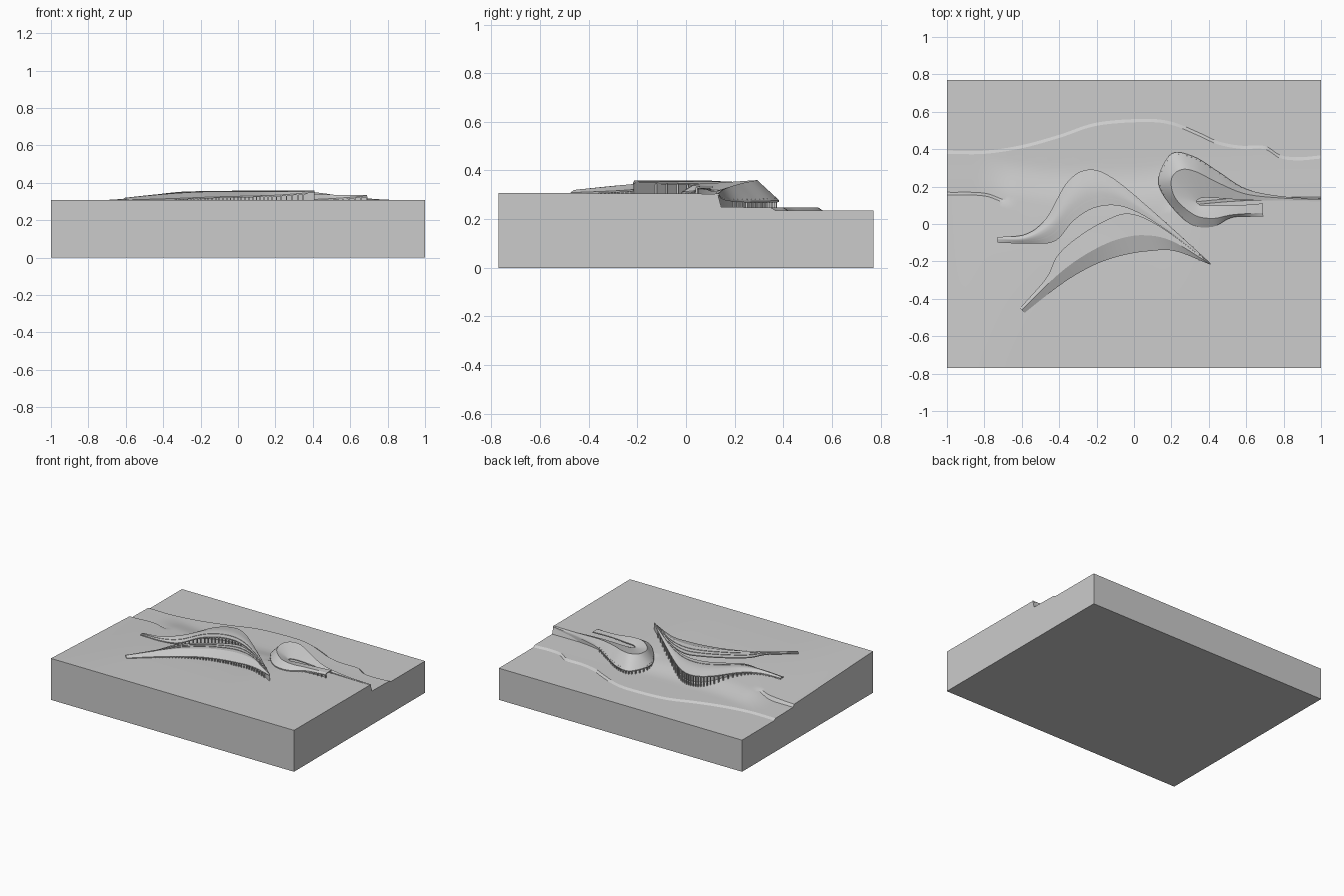
import bpy, bmesh
from mathutils import Vector

cube = bpy.data.objects.get("Cube")
if cube:
    bpy.data.objects.remove(cube)

grey = bpy.data.materials.new("model_grey")
grey.use_nodes = True
color = (0.6, 0.6, 0.6, 1)
grey.diffuse_color = color
grey.node_tree.nodes["Principled BSDF"].inputs["Base Color"].default_value = color


def finish(bm, name, angle=0.5):
    """Turn a bmesh into a named grey object with sharp edges kept."""
    bmesh.ops.recalc_face_normals(bm, faces=bm.faces)
    mesh = bpy.data.meshes.new(name)
    bm.to_mesh(mesh)
    bm.free()
    mesh.materials.append(grey)
    obj = bpy.data.objects.new(name, mesh)
    bpy.context.collection.objects.link(obj)
    bpy.ops.object.select_all(action="DESELECT")
    obj.select_set(True)
    bpy.context.view_layer.objects.active = obj
    bpy.ops.object.shade_smooth_by_angle(angle=angle)
    return obj


def spline(points, count):
    """Catmull-Rom samples through the points."""
    pts = [Vector(p) for p in points]
    pts = [2 * pts[0] - pts[1]] + pts + [2 * pts[-1] - pts[-2]]
    spans = len(pts) - 3
    result = []
    for k in range(count + 1):
        u = k / count * spans
        i = min(int(u), spans - 1)
        t = u - i
        a, b, c, d = pts[i:i + 4]
        result.append(0.5 * (2 * b + (c - a) * t + (2 * a - 5 * b + 4 * c - d) * t * t
                             + (3 * b - a - 3 * c + d) * t ** 3))
    return result


def ease(a, b, v):
    t = max(0, min(1, (v - a) / (b - a)))
    return t * t * (3 - 2 * t)


def lookup(line, x):
    """Height of a sampled 2D line at x."""
    for p, q in zip(line, line[1:]):
        if x <= q.x:
            return p.y + (q.y - p.y) * (x - p.x) / (q.x - p.x)
    return line[-1].y


def grid(bm, rows):
    verts = [[bm.verts.new(p) for p in row] for row in rows]
    for r, s in zip(verts, verts[1:]):
        for i in range(len(r) - 1):
            bm.faces.new((r[i], r[i + 1], s[i + 1], s[i]))
    return verts


# Terrain: a plateau, a bank, a lower terrace and a kerb line along the back
BACK, SIDE = 0.77, 1.0
kerb = spline([(-1, .375), (-.8, .375), (-.6, .405), (-.4, .46), (-.2, .525), (.05, .545),
               (.2, .53), (.35, .47), (.45, .425), (.57, .402), (.7, .4), (.78, .352),
               (.88, .34), (1, .35)], 100)
bank = spline([(-1, .155), (-.8, .15), (-.66, .105), (-.4, .07), (0, .06), (.3, .1),
               (.6, .125), (1, .13)], 60)


def plateau(x, y):
    s = max(0, (y + BACK) / 0.92)
    west = 1 - ease(-1, -.5, x)
    middle = ease(-.9, -.5, x) * (1 - ease(.1, .4, x))
    return .308 - .004 * s - .036 * west * s - .025 * middle * s ** 3


def terrace(x, y):
    foot = lookup(bank, x) + .015
    step = max(1 - ease(-.85, -.62, x), ease(.12, .42, x))
    start = plateau(x, foot) * (1 - step) + .25 * step
    return start + (.247 - start) * ease(foot, foot + .22, y)


def ground(x, y):
    return plateau(x, y) if y <= lookup(bank, x) else terrace(x, y)


def terrain_column(x):
    b, k = lookup(bank, x), lookup(kerb, x)
    column = []
    for i in range(31):
        y = -BACK + (b + BACK) * i / 30
        column.append((x, y, plateau(x, y)))
    for i in range(11):
        y = b + .015 + (k - b - .015) * i / 10
        column.append((x, y, terrace(x, y)))
    return column + [(x, k + .017, .236), (x, BACK, .235)]


bm = bmesh.new()
grid(bm, [terrain_column(-SIDE + 2 * SIDE * i / 100) for i in range(101)])
rim = [e for e in bm.edges if e.is_boundary]
skirt = bmesh.ops.extrude_edge_only(bm, edges=rim)["geom"]
for v in skirt:
    if isinstance(v, bmesh.types.BMVert):
        v.co.z = 0
bmesh.ops.contextual_create(bm, geom=[e for e in skirt if isinstance(e, bmesh.types.BMEdge)])
finish(bm, "terrain_block", 0.45)


# Building helpers
def shell(name, rows, thickness=.007, count=64):
    """Loft a curved roof through guide lines and thicken it downwards."""
    lines = [spline(r, count) for r in rows]
    rows = []
    for k in range(count + 1):
        rows.append(spline([line[k] for line in lines], 4 * (len(lines) - 1)))
    bm = bmesh.new()
    top = grid(bm, rows)
    low = grid(bm, [[p - Vector((0, 0, thickness)) for p in row] for row in rows])
    for a, b in ((top, low),):
        for ring, base in ((a[0], b[0]), (a[-1], b[-1]),
                           ([r[0] for r in a], [r[0] for r in b]),
                           ([r[-1] for r in a], [r[-1] for r in b])):
            for i in range(len(ring) - 1):
                bm.faces.new((ring[i], ring[i + 1], base[i + 1], base[i]))
    return finish(bm, name)


def blend(a, b, t, lift=0.0):
    return [Vector(p).lerp(Vector(q), t) + Vector((0, 0, lift)) for p, q in zip(a, b)]


def columns(name, line, count, first, last, radius=.0035):
    """Slim posts from the ground up to the roof line."""
    bm = bmesh.new()
    for p in spline(line, count)[first:last]:
        base = ground(p.x, p.y) - .005
        if p.z - base < .012:
            continue
        made = bmesh.ops.create_cube(bm, size=1)["verts"]
        for v in made:
            v.co = (p.x + v.co.x * 2 * radius, p.y + v.co.y * 2 * radius,
                    base + (v.co.z + .5) * (p.z - .003 - base))
    finish(bm, name)


def wall(name, line, count=48):
    """Recessed wall standing under a roof line."""
    pts = spline(line, count)
    feet = [Vector((p.x, p.y, ground(p.x, p.y) - .01)) for p in pts]
    bm = bmesh.new()
    grid(bm, [feet, [p - Vector((0, 0, .006)) for p in pts]])
    finish(bm, name)


# North wing: crescent roof running from the west tail to the shared east prow
north_edge = [(-.73, -.07, .302), (-.58, -.055, .305), (-.47, .03, .315), (-.36, .22, .33),
              (-.25, .29, .335), (-.12, .25, .34), (.1, .07, .345), (.41, -.21, .352)]
north_ridge = [(-.73, -.08, .306), (-.58, -.075, .318), (-.45, -.01, .336), (-.33, .13, .35),
               (-.22, .185, .353), (-.08, .16, .355), (.12, .03, .355), (.41, -.212, .355)]
north_inner = [(-.73, -.1, .302), (-.55, -.105, .305), (-.42, -.09, .32), (-.32, .02, .343),
               (-.2, .09, .35), (-.05, .09, .352), (.14, -.01, .354), (.41, -.214, .354)]
shell("north_roof", [north_edge, north_ridge, north_inner])
columns("north_columns", blend(north_edge, north_ridge, .12), 46, 4, 45)
columns("court_columns", blend(north_inner, north_ridge, .08), 40, 10, 30)
wall("north_wall", blend(north_edge, north_ridge, .6))

# South wing: wide roof with a sloping front fascia
south_top = [(-.61, -.45, .312), (-.47, -.29, .33), (-.41, -.17, .336), (-.3, -.07, .342),
             (-.15, .02, .347), (-.02, .055, .35), (.15, -.02, .352), (.41, -.214, .354)]
south_ridge = [(-.6, -.46, .32), (-.45, -.31, .335), (-.33, -.21, .345), (-.2, -.13, .352),
               (-.08, -.08, .354), (.05, -.06, .355), (.2, -.09, .355), (.41, -.215, .355)]
south_edge = [(-.585, -.475, .309), (-.42, -.345, .314), (-.3, -.265, .318), (-.18, -.205, .323),
              (-.05, -.165, .327), (.08, -.145, .33), (.22, -.145, .335), (.41, -.218, .35)]
shell("south_roof", [south_top, south_ridge])
shell("south_fascia", [south_ridge, south_edge])
columns("south_columns", blend(south_edge, south_ridge, .15), 46, 2, 45)
wall("south_wall", blend(south_edge, south_ridge, .7))
for i, t in enumerate((.3, .62)):
    shell("roof_step_%d" % (i + 1), [blend(south_top, south_ridge, t, .003),
                                     blend(south_top, south_ridge, t + .05, .003)], .005)
shell("north_step", [blend(north_ridge, north_inner, .5, .004),
                     blend(north_ridge, north_inner, .58, .004)], .005)

# Teardrop pavilion: ribbon roof curling from a tongue into the plateau edge
loop_edge = [(.69, .04, .33), (.53, .036, .318), (.42, -.015, .312), (.3, 0, .31),
             (.18, .12, .295), (.13, .24, .285), (.2, .375, .278), (.32, .36, .276),
             (.45, .28, .275), (.6, .187, .28), (.8, .147, .29), (1, .137, .303)]
loop_ridge = [(.69, .06, .336), (.53, .05, .336), (.42, .03, .34), (.32, .05, .345),
              (.22, .14, .35), (.2, .24, .357), (.25, .29, .36), (.33, .28, .358),
              (.45, .22, .345), (.6, .16, .325), (.8, .138, .31), (1, .13, .306)]
loop_inner = [(.69, .11, .336), (.55, .1, .333), (.42, .1, .326), (.36, .1, .322),
              (.34, .112, .32), (.335, .12, .32), (.34, .13, .32), (.37, .14, .32),
              (.45, .138, .32), (.6, .128, .316), (.8, .125, .308), (1, .12, .305)]
shell("pavilion_roof", [loop_edge, loop_ridge], count=88)
shell("pavilion_inner_roof", [loop_ridge, loop_inner], count=88)
columns("pavilion_columns", blend(loop_edge, loop_ridge, .15), 56, 0, 46)
wall("pavilion_wall", blend(loop_edge, loop_ridge, .6), 66)
